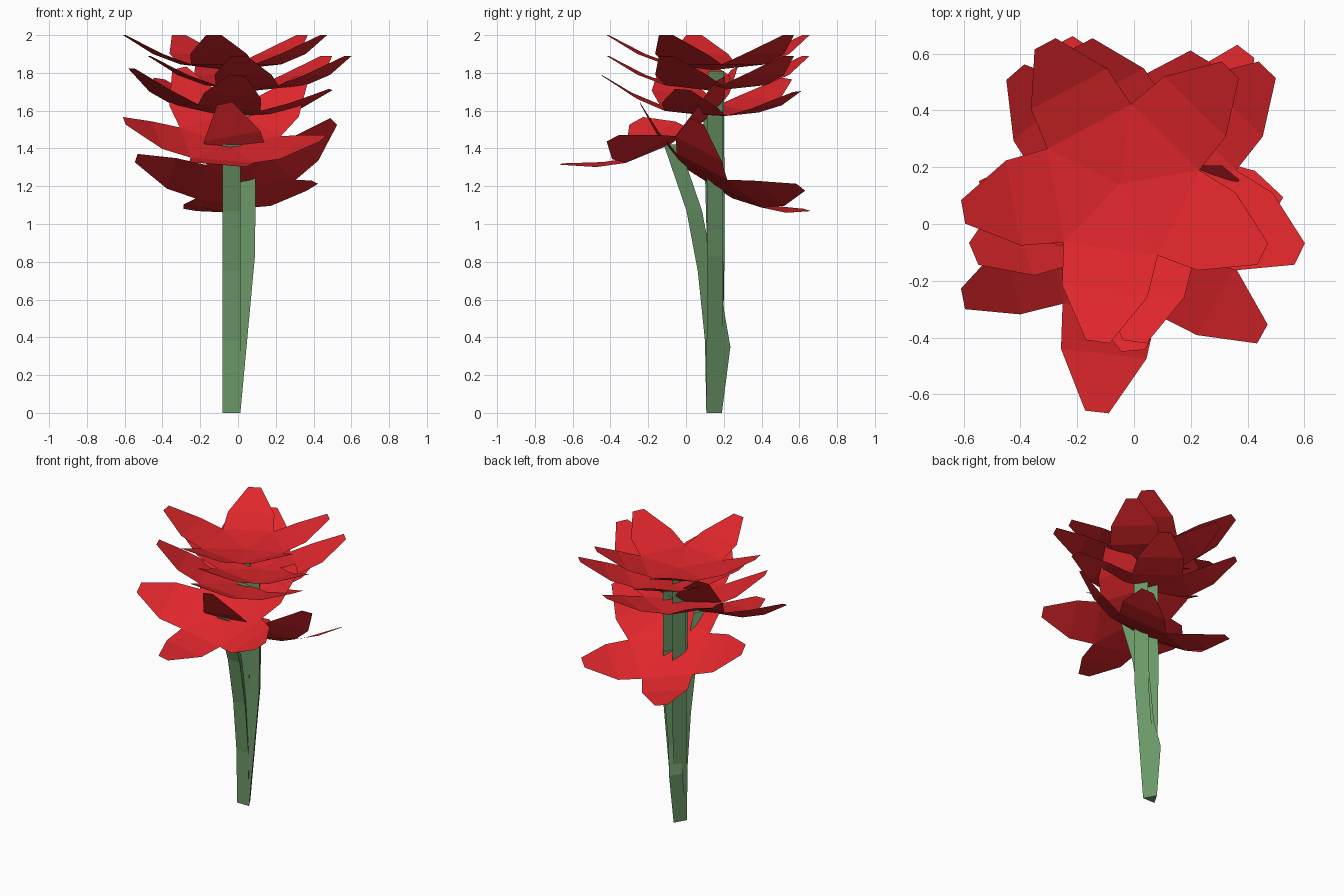
import bpy, math
from mathutils import Vector

if "Cube" in bpy.data.objects:
    bpy.data.objects.remove(bpy.data.objects["Cube"])


def material(name, color):
    m = bpy.data.materials.new(name)
    m.diffuse_color = color
    m.use_nodes = True
    m.node_tree.nodes["Principled BSDF"].inputs["Base Color"].default_value = m.diffuse_color
    return m


RED = material("petal_red", (0.75, 0.02, 0.025, 1))
GREEN = material("stem_green", (0.15, 0.32, 0.14, 1))


def add_mesh(name, verts, faces, mat):
    me = bpy.data.meshes.new(name)
    me.from_pydata(verts, [], faces)
    me.materials.append(mat)
    ob = bpy.data.objects.new(name, me)
    bpy.context.collection.objects.link(ob)


# Five-petalled open bloom: a shallow cup whose rim splits into petals
def flower(name, origin, normal, tip_dir):
    o, n = Vector(origin), Vector(normal).normalized()
    u = Vector(tip_dir)
    u = (u - n * u.dot(n)).normalized()
    v = n.cross(u)
    verts, faces = [o], []
    for k in range(5):
        a = math.radians(72 * k)
        ax, side = u * math.cos(a) + v * math.sin(a), v * math.cos(a) - u * math.sin(a)
        # junction, wide right / left, tip right / left
        for r, w, h in [(0.23, -0.167, 0.03), (0.38, -0.152, 0.085), (0.38, 0.152, 0.085),
                        (0.56, -0.042, 0.185), (0.56, 0.042, 0.185)]:
            verts.append(o + ax * r + side * w + n * h)
        j1, w1, w2, t1, t2 = range(1 + 5 * k, 6 + 5 * k)
        j2 = 1 + 5 * ((k + 1) % 5)
        faces += [(0, j1, j2), (j1, w1, w2, j2), (w1, t1, t2, w2)]
    add_mesh(name, verts, faces, RED)


# Three-sided stalk following a path
def stem(name, path, radius=0.055):
    verts, faces = [], []
    for x, y, z in path:
        for k in range(3):
            a = math.radians(90 + 120 * k)
            verts.append((x + radius * math.cos(a), y + radius * math.sin(a), z))
    for i in range(len(path) - 1):
        for k in range(3):
            a, b = 3 * i + k, 3 * i + (k + 1) % 3
            faces.append((a, b, b + 3, a + 3))
    e = len(verts)
    faces += [(2, 1, 0), (e - 3, e - 2, e - 1)]
    add_mesh(name, verts, faces, GREEN)


def heading(deg):
    return (math.cos(math.radians(deg)), math.sin(math.radians(deg)), 0)


# Blooms
flower("top_flower", (-0.05, 0.14, 1.815), (0, 0, 1), heading(46))
flower("upper_flower", (0.08, 0.14, 1.705), (0, 0, 1), heading(46))
flower("middle_flower", (-0.07, 0.10, 1.575), (0.1, 0.06, 1), heading(131))
flower("front_flower", (-0.054, -0.086, 1.42), (0.02, -0.48, 0.876), (-0.08, -0.486, -0.265))
flower("back_flower", (0.032, 0.142, 1.203), (-0.13, 0.513, 0.847), (-0.135, -0.868, 0.478))

# Stalks, all rising from one base
base = (-0.035, 0.135, 0)
stem("top_stem", [base, (-0.035, 0.15, 0.9), (-0.035, 0.145, 1.81)])
stem("upper_stem", [base, (-0.03, 0.18, 0.35), (0.0, 0.145, 0.55), (0.045, 0.14, 1.0), (0.045, 0.14, 1.70)])
stem("middle_stem", [base, (-0.035, 0.14, 0.8), (-0.035, 0.12, 1.58)])
stem("front_stem", [base, (-0.035, 0.128, 0.38), (-0.035, 0.09, 0.75), (-0.035, 0.03, 1.07), (-0.035, -0.09, 1.42)])
stem("back_stem", [base, (0.042, 0.14, 0.83), (0.042, 0.14, 1.21)])
